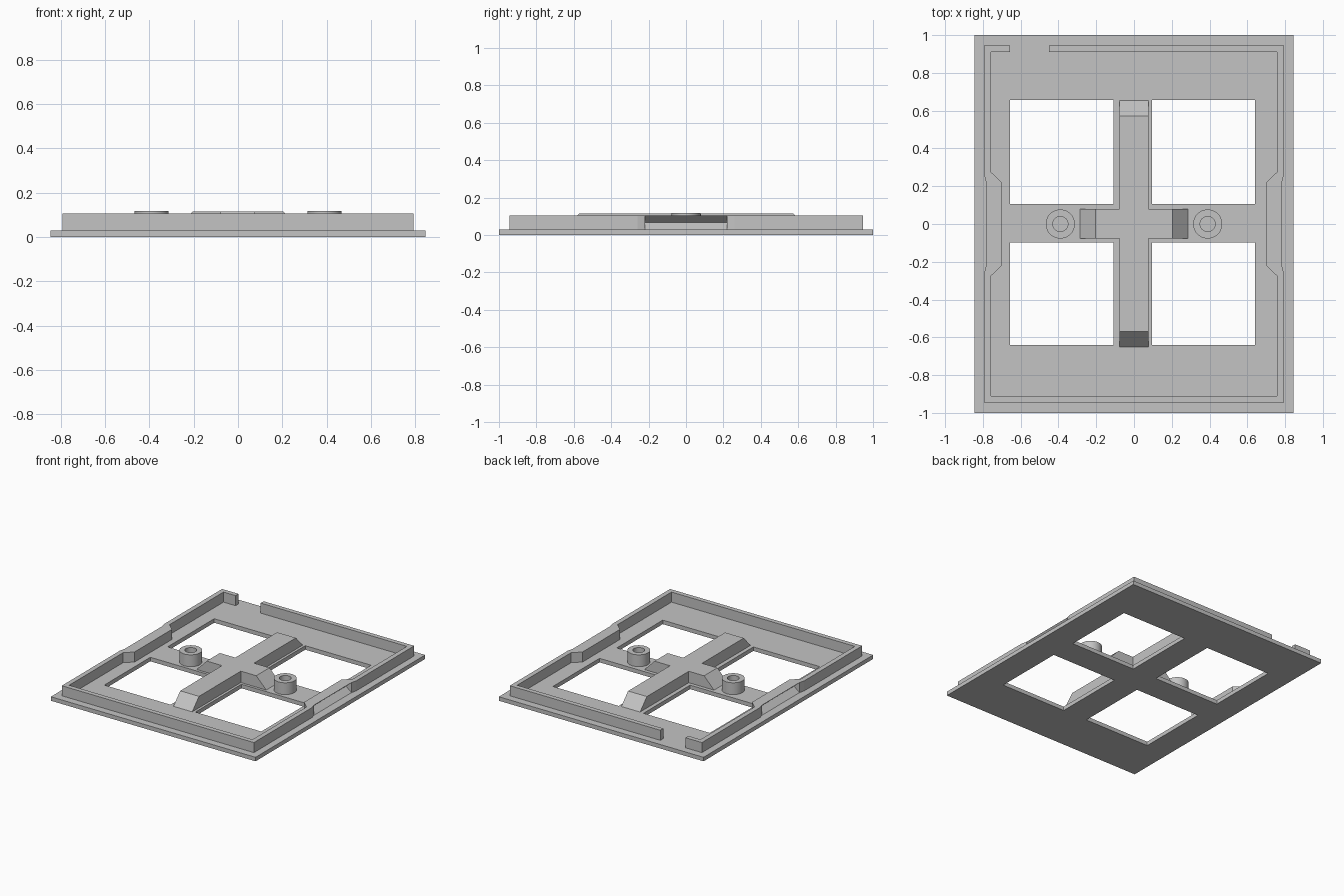
import bpy, bmesh, math
from mathutils import Vector, Matrix

old = bpy.data.objects.get("Cube")
if old:
    bpy.data.objects.remove(old, do_unlink=True)

grey = bpy.data.materials.new("plain grey")
grey.use_nodes = True
COLOUR = (0.55, 0.55, 0.55, 1)
grey.diffuse_color = COLOUR
grey.node_tree.nodes["Principled BSDF"].inputs["Base Color"].default_value = COLOUR

BASE, RIM, TOP, BOSS = 0.03, 0.105, 0.115, 0.118


def finish(name, bm):
    bmesh.ops.recalc_face_normals(bm, faces=bm.faces)
    mesh = bpy.data.meshes.new(name)
    bm.to_mesh(mesh)
    bm.free()
    mesh.materials.append(grey)
    obj = bpy.data.objects.new(name, mesh)
    bpy.context.collection.objects.link(obj)
    return obj


def prism(name, points, axis, low, high):
    """Extrude a 2D outline along the given axis."""
    def place(u, v, w):
        return {"x": (w, u, v), "y": (u, w, v), "z": (u, v, w)}[axis]
    bm = bmesh.new()
    face = bm.faces.new([bm.verts.new(place(u, v, low)) for u, v in points])
    ext = bmesh.ops.extrude_face_region(bm, geom=[face])["geom"]
    shift = Vector(place(0, 0, high - low))
    bmesh.ops.translate(bm, vec=shift, verts=[g for g in ext if isinstance(g, bmesh.types.BMVert)])
    return finish(name, bm)


def box(name, x0, x1, y0, y1, z0, z1):
    return prism(name, [(x0, y0), (x1, y0), (x1, y1), (x0, y1)], "z", z0, z1)


# Base plate with four square windows
xs = (-0.845, -0.656, -0.108, 0.096, 0.64, 0.845)
ys = (-1, -0.64, -0.097, 0.106, 0.656, 1)
bm = bmesh.new()
grid = [[bm.verts.new((x, y, 0)) for y in ys] for x in xs]
for i in range(5):
    for j in range(5):
        if not (i in (1, 3) and j in (1, 3)):
            bm.faces.new((grid[i][j], grid[i + 1][j], grid[i + 1][j + 1], grid[i][j + 1]))
ext = bmesh.ops.extrude_face_region(bm, geom=bm.faces[:])["geom"]
bmesh.ops.translate(bm, vec=(0, 0, BASE), verts=[g for g in ext if isinstance(g, bmesh.types.BMVert)])
finish("base_plate", bm)

# Front rim and back rim, the back one broken by a gap
OUT, IN, END, END_IN = 0.793, 0.757, 0.945, 0.91
box("front_rim", -IN, IN, -END, -END_IN, BASE, RIM)
box("back_rim_short", -IN, -0.657, END_IN, END, BASE, RIM)
box("back_rim_long", -0.45, IN, END_IN, END, BASE, RIM)

# Side rims with an inward bulge and a V groove outside
half = [(OUT, END), (OUT, 0.26), (0.783, 0.22)]
inner = [(0.70, 0.22), (IN, 0.275), (IN, END)]
outline = (half + [(x, -y) for x, y in reversed(half)]
           + [(x, -y) for x, y in reversed(inner)] + inner)
groove = [(0.783, BASE), (0.738, 0.066), (0.783, RIM), (0.85, RIM + 0.04), (0.85, BASE - 0.04)]
for side, s in (("left", 1), ("right", -1)):
    rim = prism(side + "_rim", [(s * x, y) for x, y in outline], "z", BASE, RIM)
    cutter = prism(side + "_groove_cutter", [(s * x, z) for x, z in groove], "y", -0.22, 0.22)
    cutter.hide_render = True
    cutter.hide_set(True)
    mod = rim.modifiers.new("groove", "BOOLEAN")
    mod.operation = "DIFFERENCE"
    mod.solver = "EXACT"
    mod.object = cutter
    # Bake the cut and drop the helper
    depsgraph = bpy.context.evaluated_depsgraph_get()
    cut_mesh = bpy.data.meshes.new_from_object(rim.evaluated_get(depsgraph))
    rim.modifiers.clear()
    rim.data = cut_mesh
    bpy.data.objects.remove(cutter, do_unlink=True)

# Raised cross with sloping ends
prism("cross_long_arm", [(-0.65, BASE), (-0.57, TOP), (0.573, TOP), (0.653, BASE)], "x", -0.078, 0.077)
for side, s in (("left", 1), ("right", -1)):
    prism(side + "_cross_arm",
          [(s * 0.077, BASE), (s * 0.287, BASE), (s * 0.205, TOP), (s * 0.077, TOP)],
          "y", -0.077, 0.079)

# Hollow round bosses
for side, s in (("left", 1), ("right", -1)):
    bm = bmesh.new()
    ring = [bm.verts.new((r, 0, z)) for r, z in
            ((0.077, BASE), (0.077, BOSS), (0.04, BOSS), (0.04, BASE))]
    edges = [bm.edges.new((ring[k], ring[(k + 1) % 4])) for k in range(4)]
    bmesh.ops.spin(bm, geom=ring + edges, cent=(0, 0, 0), axis=(0, 0, 1),
                   angle=math.tau, steps=48, use_duplicate=False)
    bmesh.ops.remove_doubles(bm, verts=bm.verts, dist=0.0005)
    bmesh.ops.transform(bm, matrix=Matrix.Translation((s * 0.39, 0, 0)), verts=bm.verts)
    boss = finish(side + "_boss", bm)
    bpy.ops.object.select_all(action="DESELECT")
    boss.select_set(True)
    bpy.context.view_layer.objects.active = boss
    bpy.ops.object.shade_smooth_by_angle(angle=math.radians(30))
